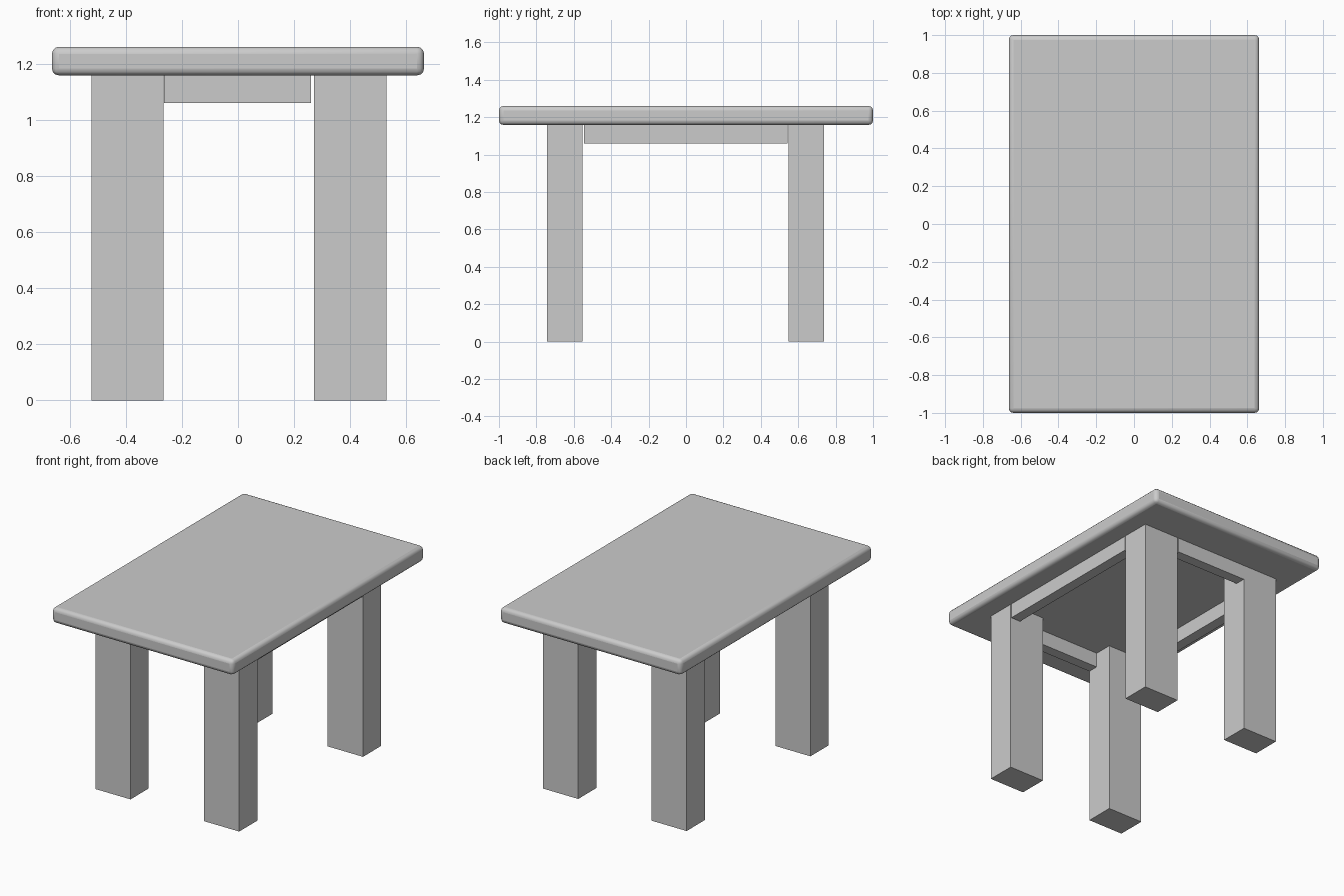
import bpy

if "Cube" in bpy.data.objects:
    bpy.data.objects.remove(bpy.data.objects["Cube"])


def box(name, lo, hi):
    """Axis-aligned box between two opposite corners."""
    centre = [(a + b) / 2 for a, b in zip(lo, hi)]
    size = [b - a for a, b in zip(lo, hi)]
    bpy.ops.mesh.primitive_cube_add(size=1, location=centre)
    ob = bpy.context.object
    ob.name = name
    ob.scale = size
    bpy.ops.object.transform_apply(location=False, rotation=False, scale=True)
    return ob


TOP_Z, UNDER_Z, APRON_Z = 1.26, 1.158, 1.06
THICK = 0.07

# Tabletop with softened edges
top = box("tabletop", (-0.663, -1.0, UNDER_Z), (0.663, 1.0, TOP_Z))
bevel = top.modifiers.new("rounded_edges", 'BEVEL')
bevel.width = 0.025
bevel.segments = 3
bpy.ops.object.shade_smooth_by_angle()

# Four rectangular legs
leg_x = {"left": (-0.522, -0.265), "right": (0.27, 0.529)}
leg_y = {"front": (-0.743, -0.553), "back": (0.549, 0.739)}
for side, (x0, x1) in leg_x.items():
    for end, (y0, y1) in leg_y.items():
        box(f"{end}_{side}_leg", (x0, y0, 0), (x1, y1, UNDER_Z))

# Aprons under the top, flush with the outer leg faces
for end, y in (("front", -0.743), ("back", 0.739 - THICK)):
    box(f"{end}_apron", (-0.264, y, APRON_Z), (0.261, y + THICK, UNDER_Z))
for side, x in (("left", -0.522), ("right", 0.529 - THICK)):
    box(f"{side}_apron", (x, -0.546, APRON_Z), (x + THICK, 0.542, UNDER_Z))
